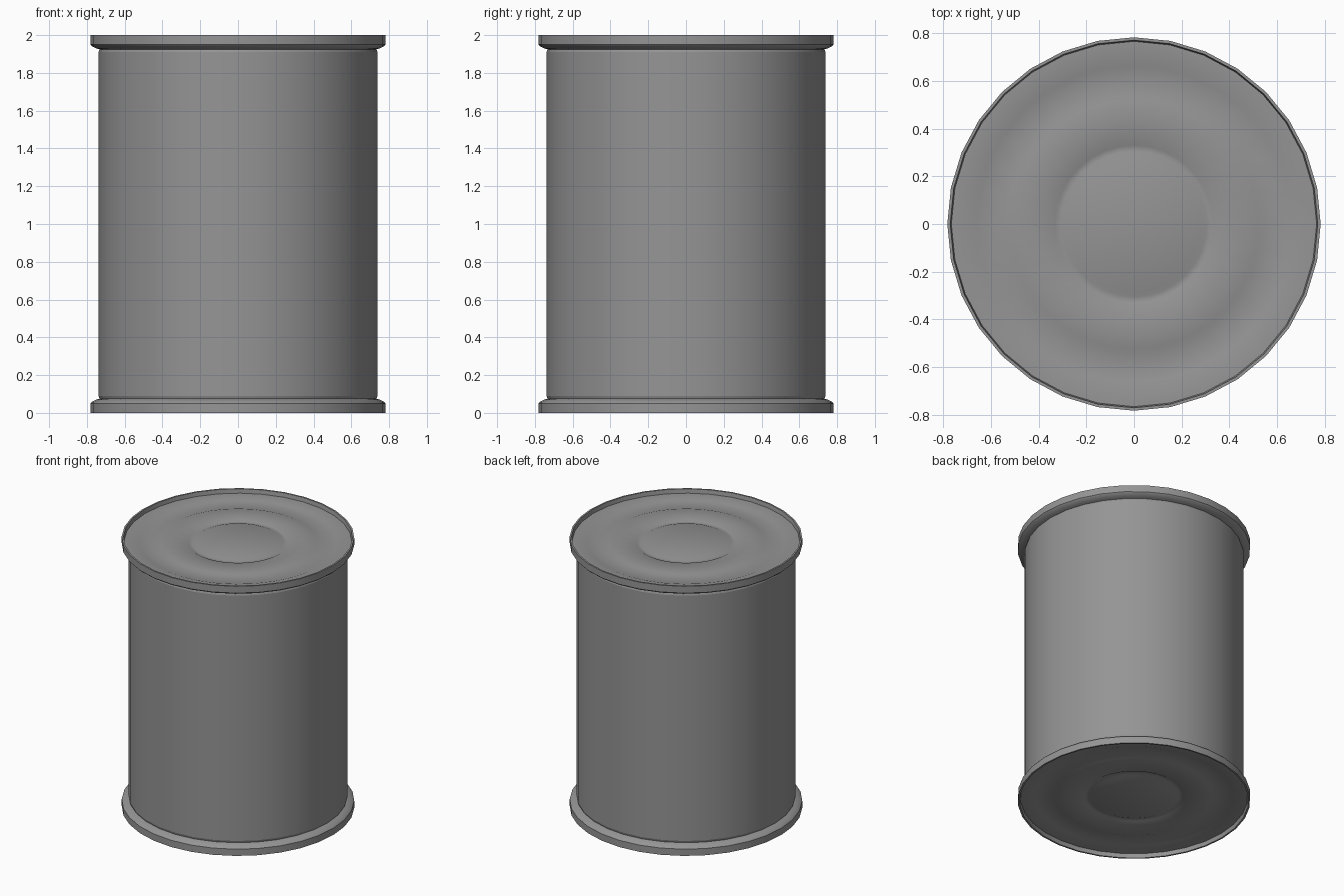
import bpy, bmesh, math

if "Cube" in bpy.data.objects:
    bpy.data.objects.remove(bpy.data.objects["Cube"])

SEGS = 32
MID = 1.0  # mirror height of the can

metal = bpy.data.materials.new("grey_metal")
metal.diffuse_color = (0.3, 0.3, 0.3, 1)
metal.use_nodes = True
metal.node_tree.nodes["Principled BSDF"].inputs["Base Color"].default_value = metal.diffuse_color


def lathe(name, profile):
    """Spin a list of (radius, z) points around the z axis."""
    bm = bmesh.new()
    rings = []
    for r, z in profile:
        if r == 0:
            rings.append([bm.verts.new((0, 0, z))] * SEGS)
        else:
            rings.append([bm.verts.new((r * math.cos(2 * math.pi * i / SEGS),
                                        r * math.sin(2 * math.pi * i / SEGS), z))
                          for i in range(SEGS)])
    for a, b in zip(rings, rings[1:]):
        for i in range(SEGS):
            j = (i + 1) % SEGS
            quad = list(dict.fromkeys((a[i], a[j], b[j], b[i])))
            bm.faces.new(quad)
    bm.normal_update()
    me = bpy.data.meshes.new(name)
    bm.to_mesh(me)
    bm.free()
    me.materials.append(metal)
    ob = bpy.data.objects.new(name, me)
    bpy.context.collection.objects.link(ob)
    bpy.context.view_layer.objects.active = ob
    ob.select_set(True)
    bpy.ops.object.shade_smooth_by_angle(angle=math.radians(35))
    ob.select_set(False)
    return ob


# Upper half: rim and pressed lid, running from the body to the centre
rim = [(0.738, 1.91), (0.733, 1.925), (0.75, 1.93), (0.775, 1.942),
       (0.782, 1.95), (0.782, 2.0), (0.77, 2.0), (0.765, 1.97)]
lid = [(0.765, 1.97), (0.68, 1.97), (0.66, 1.963), (0.54, 1.963),
       (0.52, 1.97), (0.345, 1.97), (0.33, 1.962), (0.305, 1.962),
       (0.285, 1.97), (0, 1.97)]


def flip(profile):
    """Mirror a profile to the other end, keeping faces outward."""
    return [(r, 2 * MID - z) for r, z in reversed(profile)]


# Wall, then rim and lid at each end
lathe("can_wall", [(0.738, 0.09), (0.738, 1.91)])
lathe("top_rim", rim)
lathe("top_lid", lid)
lathe("bottom_rim", flip(rim))
lathe("bottom_lid", flip(lid))
